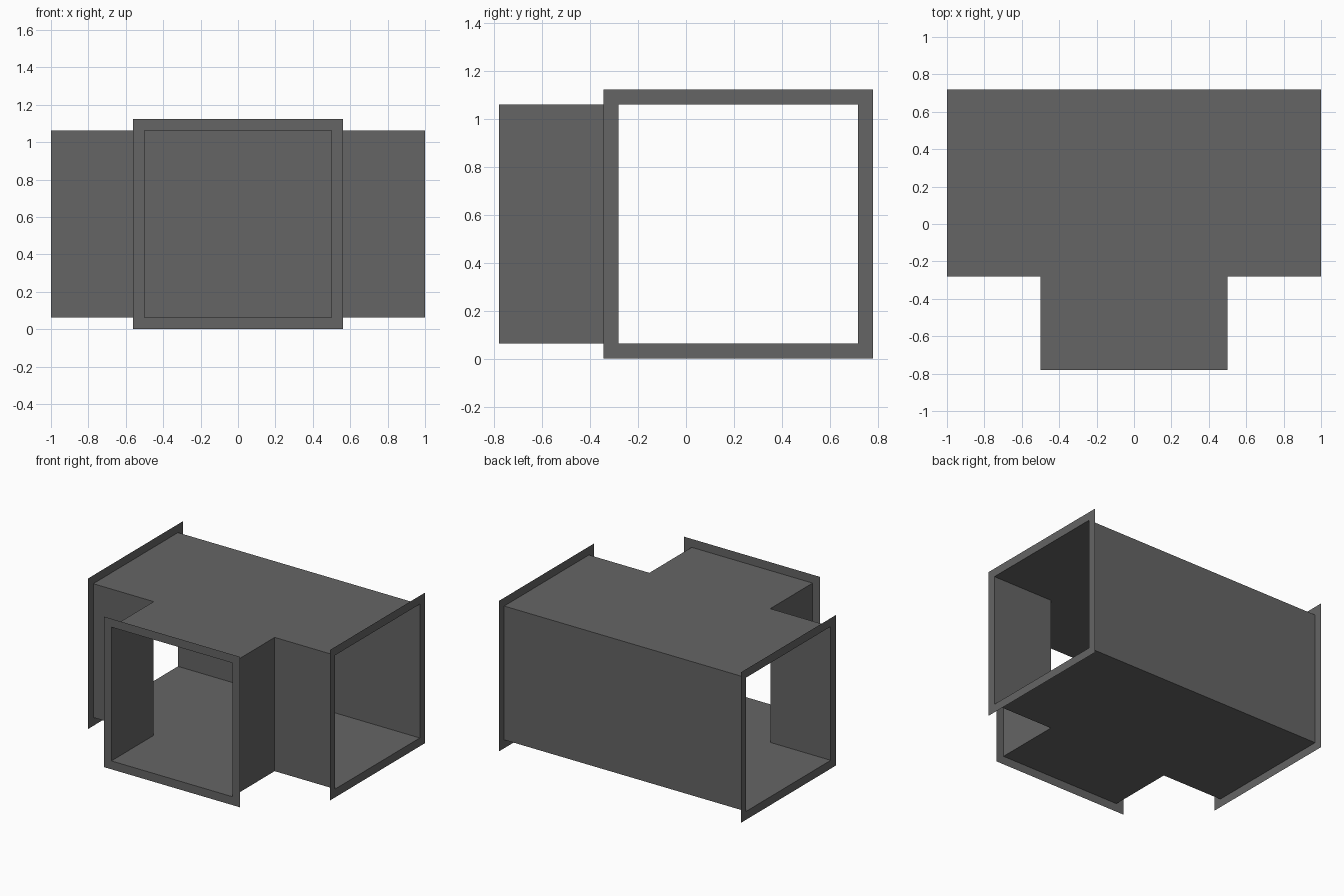
import bpy
from mathutils import Vector

if "Cube" in bpy.data.objects:
    bpy.data.objects.remove(bpy.data.objects["Cube"])

HALF = 0.5            # half width of every duct opening
LIP = 0.0625          # flange width
FRONT, SHOULDER, BACK = -0.78125, -0.28125, 0.71875
LOW, HIGH = LIP, LIP + 2 * HALF
MID_Z = LIP + HALF
MID_Y = (SHOULDER + BACK) / 2
UP = Vector((0, 0, 1))

# Dark grey sheet metal
metal = bpy.data.materials.new("dark_metal")
metal.diffuse_color = (0.13, 0.13, 0.13, 1)
metal.use_nodes = True
metal.node_tree.nodes["Principled BSDF"].inputs["Base Color"].default_value = metal.diffuse_color


def make_object(name, verts, faces):
    mesh = bpy.data.meshes.new(name)
    mesh.from_pydata(verts, [], faces)
    mesh.materials.append(metal)
    mesh.update()
    obj = bpy.data.objects.new(name, mesh)
    bpy.context.collection.objects.link(obj)
    return obj


def flange(name, centre, across):
    """Flat square frame facing along across x up."""
    centre, across = Vector(centre), Vector(across)
    verts = [centre + across * (sx * r) + UP * (sz * r)
             for r in (HALF + LIP, HALF)
             for sx, sz in ((-1, -1), (1, -1), (1, 1), (-1, 1))]
    faces = [(i, (i + 1) % 4, (i + 1) % 4 + 4, i + 4) for i in range(4)]
    return make_object(name, verts, faces)


# Sheet-metal tee body: T outline raised into walls, three mouths left open
outline = [(-1, SHOULDER), (-HALF, SHOULDER), (-HALF, FRONT), (HALF, FRONT),
           (HALF, SHOULDER), (1, SHOULDER), (1, BACK), (-1, BACK)]
n = len(outline)
mouths = {2, 5, 7}
verts = [(x, y, z) for z in (LOW, HIGH) for x, y in outline]
faces = [tuple(reversed(range(n))), tuple(range(n, 2 * n))]
faces += [(i, (i + 1) % n, (i + 1) % n + n, i + n)
          for i in range(n) if i not in mouths]
make_object("duct_tee_body", verts, faces)

# Flat flanges around the three mouths
flange("front_flange", (0, FRONT, MID_Z), (1, 0, 0))
flange("right_flange", (1, MID_Y, MID_Z), (0, 1, 0))
flange("left_flange", (-1, MID_Y, MID_Z), (0, -1, 0))
